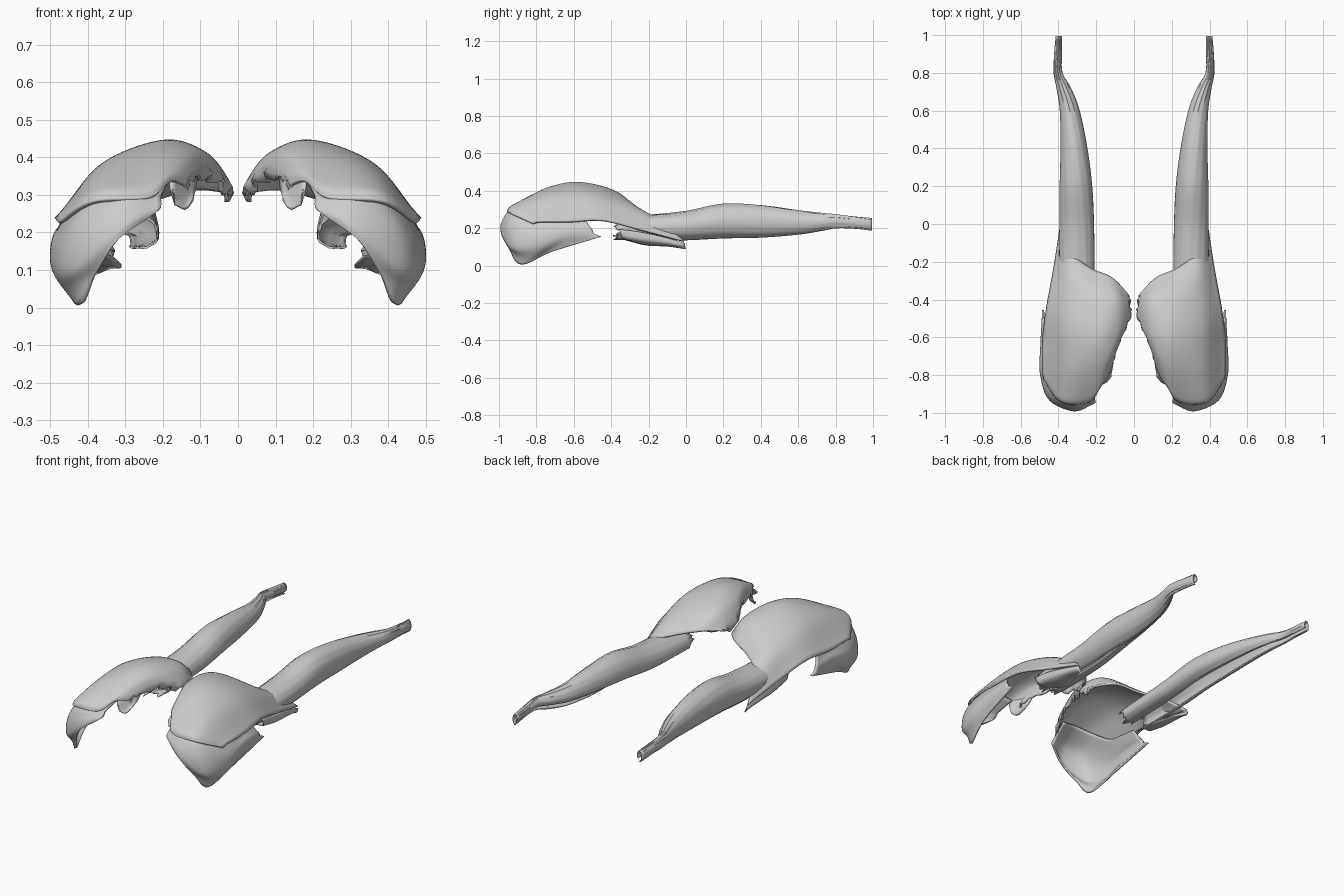
import bpy, bmesh, math, random
from mathutils import Vector

random.seed(4)


def spline(pts, n):
    """Sample a Catmull-Rom curve through pts, n steps per span."""
    p = [Vector(q) for q in pts]
    p = [2 * p[0] - p[1]] + p + [2 * p[-1] - p[-2]]
    out = []
    for i in range(1, len(p) - 2):
        a, b, c, d = p[i - 1:i + 3]
        for k in range(n):
            t = k / n
            out.append(0.5 * (2 * b + (c - a) * t + (2 * a - 5 * b + 4 * c - d) * t * t
                              + (3 * b - a - 3 * c + d) * t ** 3))
    return out + [p[-2]]


def loft(rows, nu=8, nv=8):
    """Smooth grid of points through a coarse net of control rows."""
    fine = [spline(r, nu) for r in rows]
    cols = [spline(c, nv) for c in zip(*fine)]
    return [list(r) for r in zip(*cols)]


def sheet(name, grid, side, thick=0.012):
    """Thin smooth skin over a point grid; side = -1 gives the left copy."""
    bm = bmesh.new()
    v = [[bm.verts.new((p.x * side, p.y, p.z)) for p in r] for r in grid]
    for i in range(len(v) - 1):
        for j in range(len(v[0]) - 1):
            bm.faces.new((v[i][j], v[i][j + 1], v[i + 1][j + 1], v[i + 1][j]))
    bmesh.ops.recalc_face_normals(bm, faces=bm.faces)
    me = bpy.data.meshes.new(name)
    bm.to_mesh(me)
    bm.free()
    ob = bpy.data.objects.new(name, me)
    bpy.context.collection.objects.link(ob)
    m = ob.modifiers.new("thickness", 'SOLIDIFY')
    m.thickness, m.offset = thick, 0
    for o in bpy.context.selected_objects:
        o.select_set(False)
    ob.select_set(True)
    bpy.context.view_layer.objects.active = ob
    bpy.ops.object.shade_smooth_by_angle(angle=math.radians(40))


# Upper shell: rows run from the back rim to the front, inner to outer edge
upper = loft([
    [(.025, -.38, .31), (.12, -.285, .315), (.23, -.235, .285), (.335, -.15, .245), (.388, -.01, .13)],
    [(.012, -.44, .31), (.09, -.40, .39), (.22, -.38, .39), (.35, -.33, .32), (.42, -.22, .185)],
    [(.025, -.52, .33), (.09, -.55, .41), (.20, -.57, .44), (.36, -.53, .375), (.46, -.44, .24)],
    [(.065, -.60, .36), (.13, -.69, .41), (.23, -.74, .41), (.37, -.74, .36), (.482, -.62, .235)],
    [(.12, -.76, .345), (.17, -.83, .36), (.24, -.91, .325), (.38, -.91, .31), (.482, -.77, .235)],
    [(.13, -.79, .32), (.18, -.86, .335), (.24, -.94, .29), (.385, -.94, .28), (.476, -.82, .225)],
])
# Torn inner edge
for r in upper:
    tear = random.uniform(0, .03)
    r[0] += Vector((tear * .6, -tear * .4, -tear))
    r[1] += Vector((tear * .3, 0, -tear * .3))

# Lower shell: starts inside the upper shell and wraps the front corner
lower = loft([
    [(.185, -.82, .335), (.28, -.83, .35), (.37, -.80, .325), (.43, -.72, .275), (.445, -.62, .265), (.45, -.54, .26)],
    [(.205, -.91, .295), (.30, -.935, .295), (.40, -.90, .27), (.463, -.78, .22), (.468, -.62, .22), (.472, -.52, .215)],
    [(.205, -.93, .28), (.31, -.97, .25), (.432, -.93, .19), (.488, -.80, .16), (.487, -.64, .19), (.48, -.50, .19)],
    [(.205, -.94, .27), (.315, -.985, .21), (.44, -.93, .10), (.484, -.80, .09), (.487, -.65, .145), (.482, -.49, .17)],
    [(.21, -.945, .26), (.315, -.985, .185), (.378, -.94, .09), (.42, -.88, .008), (.46, -.72, .075), (.482, -.455, .155)],
])

# Ragged flap hanging from the inner front of the upper shell
flap = loft([
    [(.11, -.73, .35), (.14, -.78, .345), (.18, -.84, .345)],
    [(.115, -.76, .31), (.145, -.81, .30), (.18, -.85, .32)],
    [(.12, -.81, .285), (.15, -.84, .255), (.175, -.85, .30)],
], 3, 3)
for p in flap[-1]:
    p.z -= random.uniform(-.015, .015)

# Side flap under the outer back corner
side_flap = loft([
    [(.405, -.36, .195), (.405, -.25, .18), (.395, -.13, .155), (.385, -.005, .12)],
    [(.40, -.34, .15), (.40, -.23, .13), (.395, -.12, .12), (.385, -.005, .105)],
    [(.34, -.33, .14), (.31, -.21, .11), (.34, -.10, .105), (.375, -.002, .09)],
], 5, 4)

# Long tapering strip: (y, centre x, centre z, half width, half height, twist)
stations = [
    (-.36, .30, .195, .085, .062, 10), (-.20, .303, .20, .090, .068, 8),
    (0, .303, .21, .088, .078, 4), (.20, .308, .235, .083, .092, 0),
    (.40, .318, .235, .068, .085, -6), (.60, .34, .23, .050, .062, -12),
    (.72, .372, .233, .036, .045, -18), (.80, .402, .237, .021, .034, -20),
    (.90, .402, .23, .018, .029, -20), (.994, .398, .22, .014, .030, -20)]
rings = []
for y, cx, cz, w, h, tw in stations:
    ring = []
    for k in range(13):
        a = math.radians(-75 + tw + 320 * k / 12)
        f = 1 - .45 * max(0, k - 10) / 2       # inner lip curls inward
        ring.append((cx + w * f * math.cos(a), y, cz + h * f * math.sin(a)))
    rings.append(ring)
strip = loft(rings, 3, 5)
# Fine lengthwise fibre ridges
for i, r in enumerate(strip):
    for j, p in enumerate(r):
        p.z += .002 * math.sin(j * 2.1 + i * .12)
# Torn end under the shell
for j, p in enumerate(strip[0]):
    p.y += random.uniform(-.03, .02)

for label, s in (("right", 1), ("left", -1)):
    sheet("upper_shell_" + label, upper, s)
    sheet("lower_shell_" + label, lower, s)
    sheet("front_flap_" + label, flap, s, .006)
    sheet("side_flap_" + label, side_flap, s, .006)
    sheet("long_strip_" + label, strip, s, .006)
